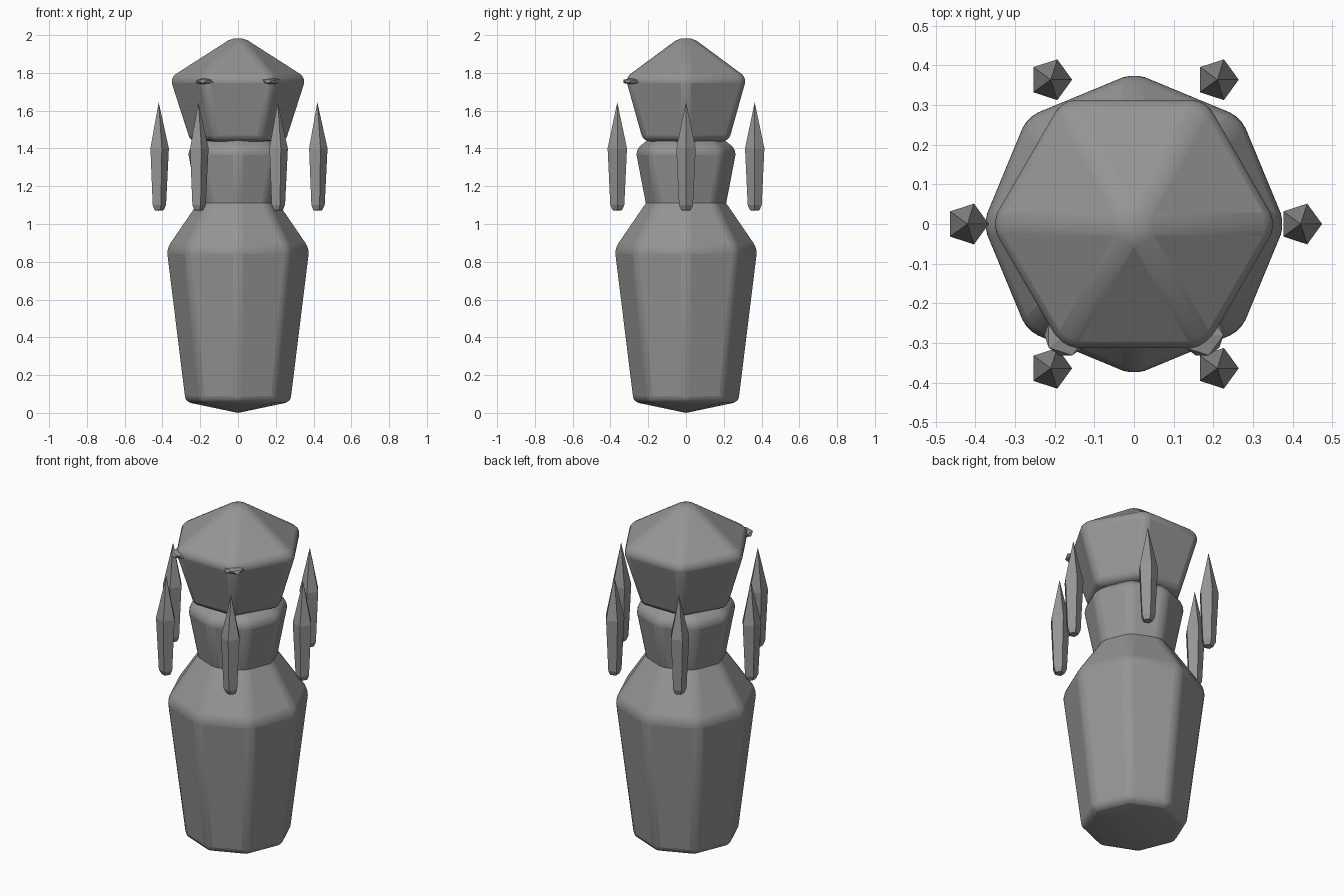
import bpy, bmesh, math

if "Cube" in bpy.data.objects:
    bpy.data.objects.remove(bpy.data.objects["Cube"])

stone = bpy.data.materials.new("grey crystal")
stone.diffuse_color = (0.3, 0.3, 0.3, 1)
stone.use_nodes = True
stone.node_tree.nodes["Principled BSDF"].inputs["Base Color"].default_value = stone.diffuse_color


def finish(obj, bevel, angle):
    """Assign the colour, round the edges and shade smoothly where shallow."""
    obj.data.materials.append(stone)
    if bevel:
        mod = obj.modifiers.new("rounded edges", "BEVEL")
        mod.width = bevel
        mod.segments = 3
        mod.limit_method = "ANGLE"
        mod.angle_limit = math.radians(15)
    if angle:
        bpy.ops.object.select_all(action="DESELECT")
        obj.select_set(True)
        bpy.context.view_layer.objects.active = obj
        bpy.ops.object.shade_smooth_by_angle(angle=math.radians(angle))


def lathe(name, sides, profile, location=(0, 0, 0), bevel=0.0, angle=0):
    """Faceted solid from a (radius, height) profile; radius 0 makes a point."""
    bm = bmesh.new()
    rings = []
    for r, z in profile:
        if r == 0:
            rings.append([bm.verts.new((0, 0, z))])
        else:
            rings.append([bm.verts.new((r * math.cos(math.tau * i / sides),
                                        r * math.sin(math.tau * i / sides), z))
                          for i in range(sides)])
    for low, high in zip(rings, rings[1:]):
        for i in range(sides):
            j = (i + 1) % sides
            if len(low) == 1:
                bm.faces.new((low[0], high[j], high[i]))
            elif len(high) == 1:
                bm.faces.new((low[i], low[j], high[0]))
            else:
                bm.faces.new((low[i], low[j], high[j], high[i]))
    bmesh.ops.recalc_face_normals(bm, faces=bm.faces)
    mesh = bpy.data.meshes.new(name)
    bm.to_mesh(mesh)
    bm.free()
    obj = bpy.data.objects.new(name, mesh)
    obj.location = location
    bpy.context.collection.objects.link(obj)
    finish(obj, bevel, angle)
    return obj


# Main stack: tapered body, neck and pointed head
lathe("body", 8, [(0, 0), (0.285, 0.06), (0.385, 0.87), (0.2, 1.14), (0, 1.17)],
      bevel=0.03, angle=30)
lathe("neck", 8, [(0, 1.02), (0.207, 1.04), (0.275, 1.395), (0.19, 1.46), (0, 1.5)],
      bevel=0.03, angle=30)
lathe("head", 6, [(0, 1.425), (0.262, 1.44), (0.37, 1.775), (0, 2.012)],
      bevel=0.03, angle=30)

# Ring of six floating shards
for k in range(6):
    a = math.tau * k / 6
    lathe(f"shard_{k + 1}", 5,
          [(0, 1.07), (0.026, 1.073), (0.039, 1.1), (0.054, 1.4), (0, 1.645)],
          (0.42 * math.cos(a), 0.42 * math.sin(a), 0))

# Squashed faceted eyes on the front corners of the head
for side, x in (("left", -0.172), ("right", 0.172)):
    bpy.ops.mesh.primitive_ico_sphere_add(subdivisions=1, radius=0.06,
                                          location=(x, -0.28, 1.755))
    eye = bpy.context.object
    eye.name = f"{side}_eye"
    eye.scale = (1, 1, 0.32)
    finish(eye, 0, 0)
